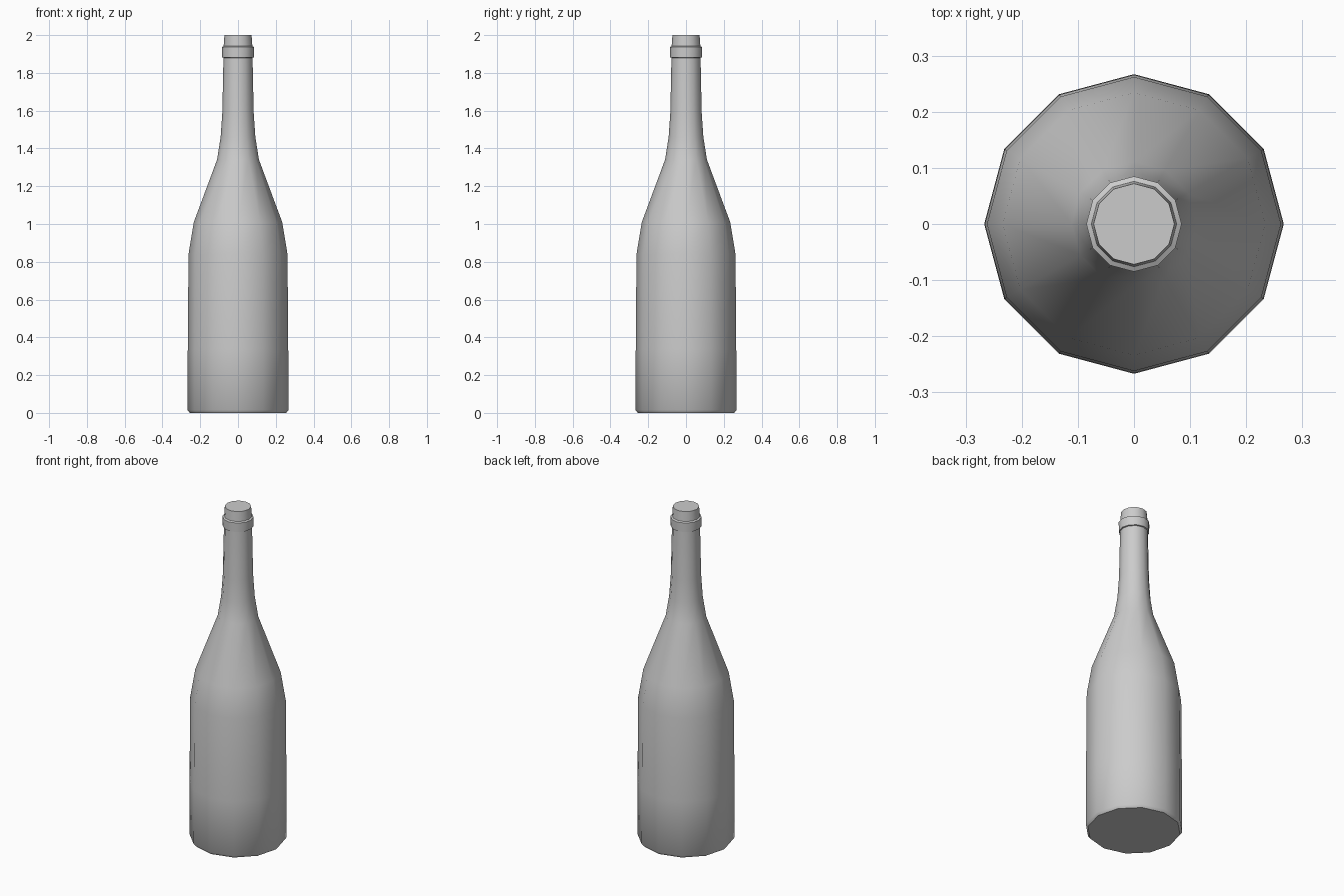
import bpy, bmesh, math

if "Cube" in bpy.data.objects:
    bpy.data.objects.remove(bpy.data.objects["Cube"])

SIDES = 12


def lathe(name, profile, cap_bottom=False, cap_top=False):
    """Revolve (radius, z) points around z into a smooth 12-sided part."""
    bm = bmesh.new()
    rings = []
    for r, z in profile:
        angles = [2 * math.pi * i / SIDES for i in range(SIDES)]
        rings.append([bm.verts.new((r * math.cos(a), r * math.sin(a), z)) for a in angles])
    for low, high in zip(rings, rings[1:]):
        for i in range(SIDES):
            j = (i + 1) % SIDES
            bm.faces.new((low[i], low[j], high[j], high[i]))
    if cap_bottom:
        bm.faces.new(rings[0][::-1])
    if cap_top:
        bm.faces.new(rings[-1])
    mesh = bpy.data.meshes.new(name)
    bm.to_mesh(mesh)
    bm.free()
    obj = bpy.data.objects.new(name, mesh)
    bpy.context.collection.objects.link(obj)
    bpy.ops.object.select_all(action='DESELECT')
    obj.select_set(True)
    bpy.context.view_layer.objects.active = obj
    bpy.ops.object.shade_smooth_by_angle(angle=math.radians(40))
    return obj


# Body, sloping shoulder and neck
lathe("bottle_body", [
    (0.255, 0.0), (0.267, 0.015), (0.266, 0.34), (0.262, 0.84),
    (0.234, 1.01), (0.111, 1.34), (0.092, 1.46), (0.083, 1.59), (0.077, 1.88),
], cap_bottom=True)

# Raised collar below the mouth
lathe("neck_collar", [(0.077, 1.88), (0.084, 1.882), (0.085, 1.937), (0.076, 1.942)])

# Slightly tapered closed mouth
lathe("bottle_mouth", [(0.076, 1.942), (0.072, 2.0)], cap_top=True)
